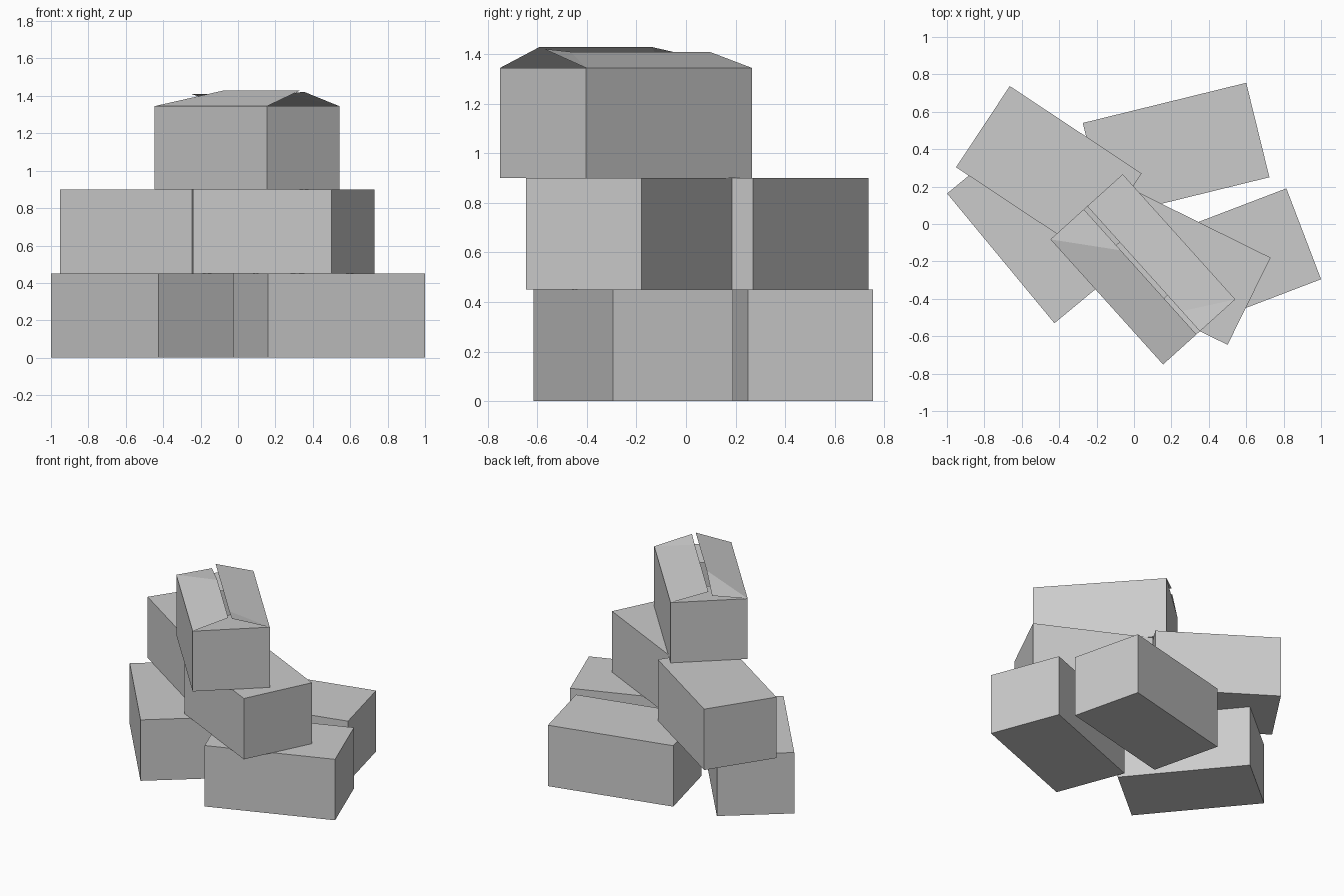
import bpy, bmesh
from math import radians

cube = bpy.data.objects.get("Cube")
if cube:
    bpy.data.objects.remove(cube, do_unlink=True)

L, W, H = 0.90, 0.52, 0.45

# One plain grey for everything
grey = bpy.data.materials.new("box_grey")
grey.use_nodes = True
colour = (0.6, 0.6, 0.6, 1)
grey.diffuse_color = colour
grey.node_tree.nodes["Principled BSDF"].inputs["Base Color"].default_value = colour


def finish(name, bm, centre, z, angle):
    mesh = bpy.data.meshes.new(name)
    bm.to_mesh(mesh)
    bm.free()
    mesh.materials.append(grey)
    obj = bpy.data.objects.new(name, mesh)
    obj.location = (*centre, z)
    obj.rotation_euler.z = radians(angle)
    bpy.context.collection.objects.link(obj)


def make_box(name, centre, z, angle, length=L, height=H, open_top=False):
    bm = bmesh.new()
    bmesh.ops.create_cube(bm, size=1)
    for v in bm.verts:
        v.co = (v.co.x * length, v.co.y * W, (v.co.z + 0.5) * height)
    if open_top:
        lid = [f for f in bm.faces if f.normal.z > 0.9]
        bmesh.ops.delete(bm, geom=lid, context="FACES_ONLY")
    finish(name, bm, centre, z, angle)


def make_flap(name, centre, z, angle, panels):
    bm = bmesh.new()
    for panel in panels:
        face = bm.faces.new([bm.verts.new(p) for p in panel])
        face.normal_update()
        if face.normal.z < 0:
            face.normal_flip()
    bmesh.ops.remove_doubles(bm, verts=bm.verts, dist=0.0001)
    finish(name, bm, centre, z, angle)


# Bottom layer
make_box("bottom_back_box", (0.225, 0.395), 0, 13.8)
make_box("bottom_right_box", (-0.512, -0.018), 0, -50.4)
make_box("bottom_left_box", (0.487, -0.213), 0, 20.9)

# Middle layer
make_box("middle_back_box", (-0.455, 0.287), H, -33.5, length=0.846)
make_box("middle_front_box", (0.245, -0.23), H, -26.3, length=0.826)

# Top box, left open
TOP = ((0.0475, -0.2425), 2 * H, -48)
rim = 0.445
make_box("top_box", *TOP, height=rim, open_top=True)

# End flaps folded in
for name, s in (("front_end_flap", 1), ("back_end_flap", -1)):
    outer, inner = s * L / 2, s * (L - W) / 2
    make_flap(name, *TOP, [[(outer, -W / 2, rim), (outer, W / 2, rim),
                            (inner, W / 2 - 0.005, rim - 0.015),
                            (inner, 0.005 - W / 2, rim - 0.015)]])


# Long flaps half raised, each with one corner creased
def long_flap(name, side, edge_y, edge_z, end, crease_x, corner_z):
    bent, far = end * L / 2, -end * L / 2
    hinge = side * W / 2
    hinge_bent = (bent, hinge, rim)
    crease = (crease_x, edge_y, edge_z)
    make_flap(name, *TOP, [
        [hinge_bent, (far, hinge, rim), (far, edge_y, edge_z), crease],
        [hinge_bent, crease, (bent, edge_y, corner_z)],
    ])


long_flap("right_long_flap", -1, -0.02, 0.53, -1, -0.155, 0.48)
long_flap("left_long_flap", 1, 0.005, 0.51, 1, 0.305, 0.522)
